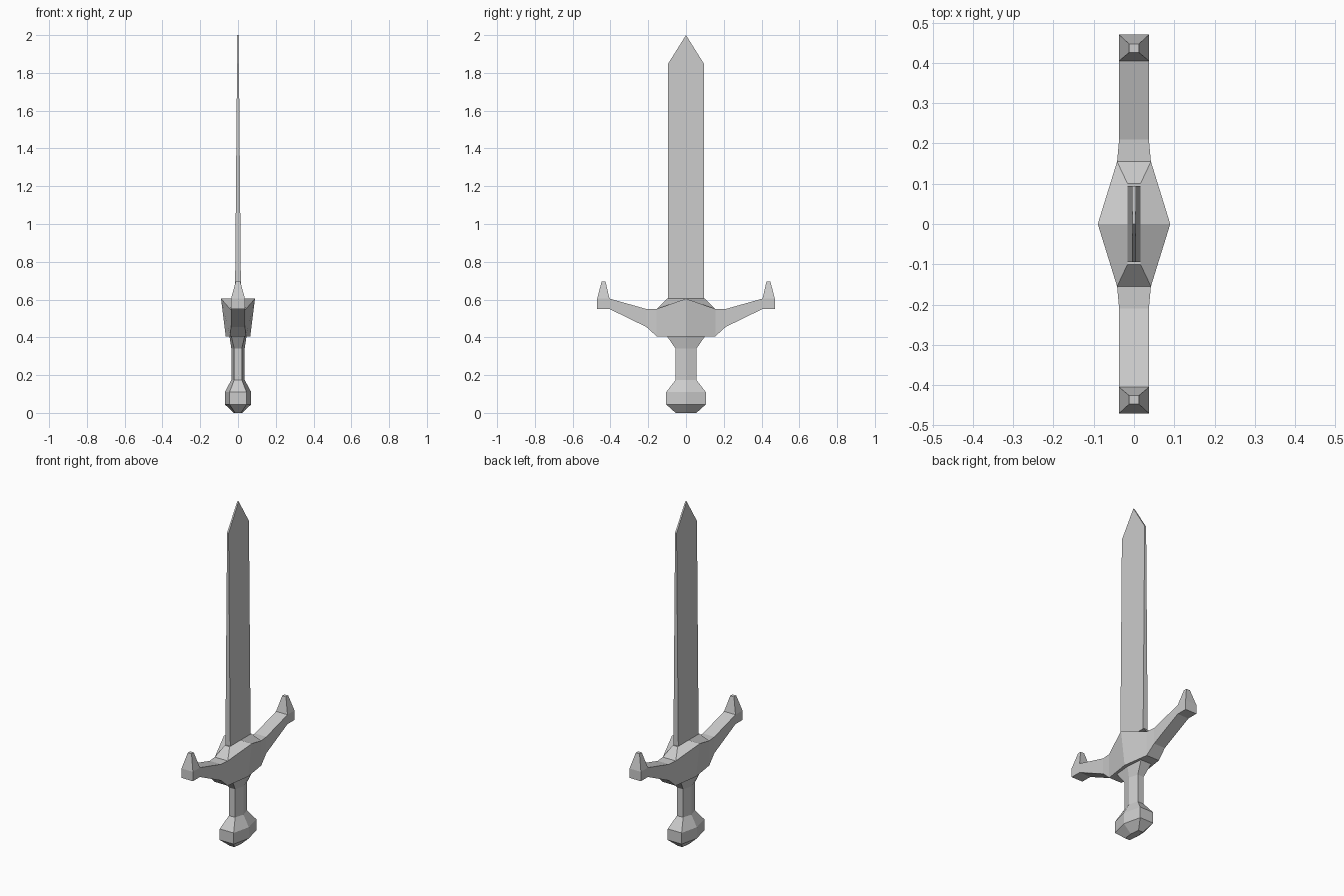
import bpy
import bmesh

cube = bpy.data.objects.get("Cube")
if cube:
    bpy.data.objects.remove(cube, do_unlink=True)

GREY = (0.6, 0.6, 0.6, 1.0)
metal = bpy.data.materials.new("light grey metal")
metal.use_nodes = True
metal.diffuse_color = GREY
bsdf = next(n for n in metal.node_tree.nodes if n.type == "BSDF_PRINCIPLED")
bsdf.inputs["Base Color"].default_value = GREY


def build(name, faces):
    """Make a flat-shaded object from polygons, welding shared corners."""
    bm = bmesh.new()
    for face in faces:
        bm.faces.new([bm.verts.new(co) for co in face])
    bmesh.ops.remove_doubles(bm, verts=bm.verts, dist=0.0005)
    bmesh.ops.recalc_face_normals(bm, faces=bm.faces)
    mesh = bpy.data.meshes.new(name)
    bm.to_mesh(mesh)
    bm.free()
    mesh.materials.append(metal)
    obj = bpy.data.objects.new(name, mesh)
    bpy.context.collection.objects.link(obj)
    return obj


def bridge(a, b, closed=True):
    """Quads between two matching rows of points."""
    n = len(a)
    return [[a[i], a[(i + 1) % n], b[(i + 1) % n], b[i]]
            for i in range(n if closed else n - 1)]


def loft(name, rings):
    faces = [rings[0], rings[-1]] if len(set(rings[-1])) > 2 else [rings[0]]
    for a, b in zip(rings, rings[1:]):
        faces += bridge(a, b)
    return build(name, faces)


def hexagon(z, y, edge, mid):
    return [(edge, -y, z), (mid, 0, z), (edge, y, z),
            (-edge, y, z), (-mid, 0, z), (-edge, -y, z)]


def slab(z, y, x):
    return [(x, -y, z), (x, y, z), (-x, y, z), (-x, -y, z)]


# Pommel, grip and flared collar
loft("pommel", [hexagon(0, 0.055, 0.015, 0.022),
                hexagon(0.045, 0.105, 0.045, 0.07),
                hexagon(0.11, 0.105, 0.045, 0.07),
                hexagon(0.175, 0.055, 0.02, 0.035)])
loft("grip", [hexagon(0.175, 0.055, 0.02, 0.035),
              hexagon(0.34, 0.055, 0.02, 0.035),
              hexagon(0.405, 0.10, 0.035, 0.045)])

# Blade: tapering slab, ending in a point
loft("blade", [slab(0.59, 0.094, 0.016), slab(1.85, 0.094, 0.005),
               [(0.004, 0, 2), (0.004, 0, 2), (-0.004, 0, 2), (-0.004, 0, 2)]])


# Crossguard: one quarter, reflected to all four
def station(y, x, top, bottom):
    return [(0, y, top), (x, y, top), (x, y, bottom), (0, y, bottom)]


shoulder = station(0.155, 0.042, 0.55, 0.405)
arm = [shoulder, station(0.21, 0.037, 0.55, 0.455),
       station(0.405, 0.037, 0.605, 0.55), station(0.47, 0.037, 0.605, 0.55)]
middle = [(0, 0, 0.605), (0.016, 0, 0.605), (0.09, 0, 0.605),
          (0.065, 0, 0.405), (0, 0, 0.405)]
socket = [(0, 0.1, 0.605), (0.016, 0.1, 0.605)]

quarter = bridge(middle, socket + shoulder[1:], closed=False)
quarter.append(socket + [shoulder[1], shoulder[0]])
for a, b in zip(arm, arm[1:]):
    quarter += bridge(a, b, closed=False)
quarter.append(arm[-1])

# Upturned horn replaces the flat top of the arm's end block
inner, outer = arm[2], arm[3]
quarter.remove([inner[0], inner[1], outer[1], outer[0]])
base = [inner[0], inner[1], outer[1], outer[0]]
tip = [(0, 0.426, 0.695), (0.012, 0.426, 0.695),
       (0.012, 0.447, 0.695), (0, 0.447, 0.695)]
quarter += bridge(base, tip, closed=False) + [tip]

build("crossguard", [[(sx * x, sy * y, z) for x, y, z in face]
                     for sx in (1, -1) for sy in (1, -1) for face in quarter])
